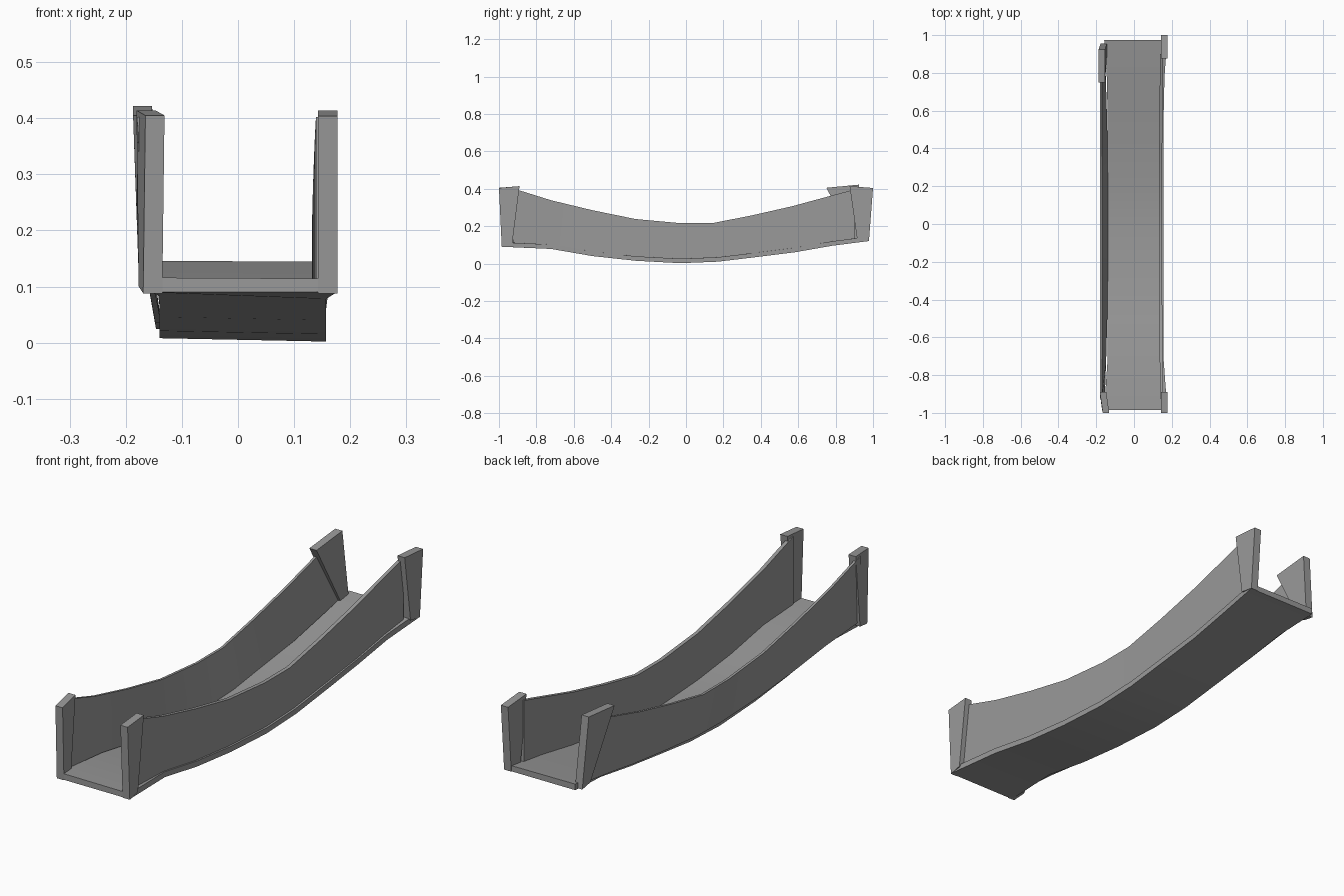
import bpy
import bmesh

cube = bpy.data.objects.get("Cube")
if cube:
    bpy.data.objects.remove(cube, do_unlink=True)

grey = bpy.data.materials.new("plain grey")
grey.use_nodes = True
colour = (0.32, 0.32, 0.32, 1)
grey.diffuse_color = colour
grey.node_tree.nodes["Principled BSDF"].inputs["Base Color"].default_value = colour


def loft(name, sections):
    """Skin a closed solid through four-cornered sections."""
    bm = bmesh.new()
    rings = [[bm.verts.new(p) for p in s] for s in sections]
    for a, b in zip(rings, rings[1:]):
        for i in range(4):
            j = (i + 1) % 4
            bm.faces.new((a[i], a[j], b[j], b[i]))
    bm.faces.new(rings[0])
    bm.faces.new(rings[-1])
    bmesh.ops.recalc_face_normals(bm, faces=bm.faces)
    mesh = bpy.data.meshes.new(name)
    bm.to_mesh(mesh)
    bm.free()
    mesh.materials.append(grey)
    obj = bpy.data.objects.new(name, mesh)
    bpy.context.collection.objects.link(obj)
    bpy.ops.object.select_all(action='DESELECT')
    obj.select_set(True)
    bpy.context.view_layer.objects.active = obj
    bpy.ops.object.shade_smooth_by_angle(angle=0.4)
    return obj


def mix(a, b, t):
    return a + (b - a) * t


# Sagging walkway: y and underside height
sag = [(-.985, .09), (-.72, .078), (-.5, .04), (-.27, .015), (-.03, .002),
       (.17, .01), (.38, .035), (.58, .06), (.78, .095), (.975, .12)]
deck = []
for y, z in sag:
    flare = max(0, (abs(y) - .72) / .26)
    left = mix(.157, .176, flare)
    right = mix(-.14, -.158, flare)
    deck.append([(right, y, z + .006 * (1 - flare)), (left, y, z),
                 (left, y, z + .024), (right, y, z + .026)])
loft("walkway", deck)

# Side walls: y, bottom height, top height
rail = [(-.925, .112, .402), (-.72, .09, .338), (-.5, .058, .285),
        (-.27, .035, .238), (-.03, .024, .216), (.14, .028, .216),
        (.35, .05, .257), (.57, .078, .307), (.75, .108, .356), (.9, .13, .396)]
left_wall, right_wall = [], []
for y, low, high in rail:
    end = abs(y) ** 2
    inner, outer = mix(.132, .14, end), mix(.148, .156, end)
    left_wall.append([(inner, y, low), (outer, y, low),
                      (outer, y, high), (inner, y, high)])
    foot = mix(-.136, -.158, end)
    right_wall.append([(foot, y, low), (foot - .01, y, low),
                       (-.18, y, high), (-.169, y, high)])
loft("left_wall", left_wall)
loft("right_wall", right_wall)


# End posts, wider at the head and slightly twisted
def post(name, foot_x, foot_y, foot_z, head_x, head_y, head_z, twist=0, width=.034):
    def section(x, ys, zs, skew):
        return [(x - width / 2, ys[0], zs[0]), (x + width / 2, ys[0], zs[0]),
                (x + width / 2 + skew, ys[1], zs[1]), (x - width / 2 + skew, ys[1], zs[1])]
    return loft(name, [section(foot_x, foot_y, foot_z, twist / 2),
                       section(head_x, head_y, head_z, twist)])


post("front_left_post", .16, (-.985, -.93), (.088, .1), .16, (-1, -.89), (.404, .414))
post("front_right_post", -.152, (-.985, -.925), (.088, .1),
     -.148, (-1, -.89), (.405, .414), twist=-.016)
post("back_left_post", .16, (.915, .978), (.13, .12), .16, (.875, 1), (.414, .404))
post("back_right_post", -.16, (.9, .955), (.13, .12), -.17, (.75, .925), (.405, .422))
